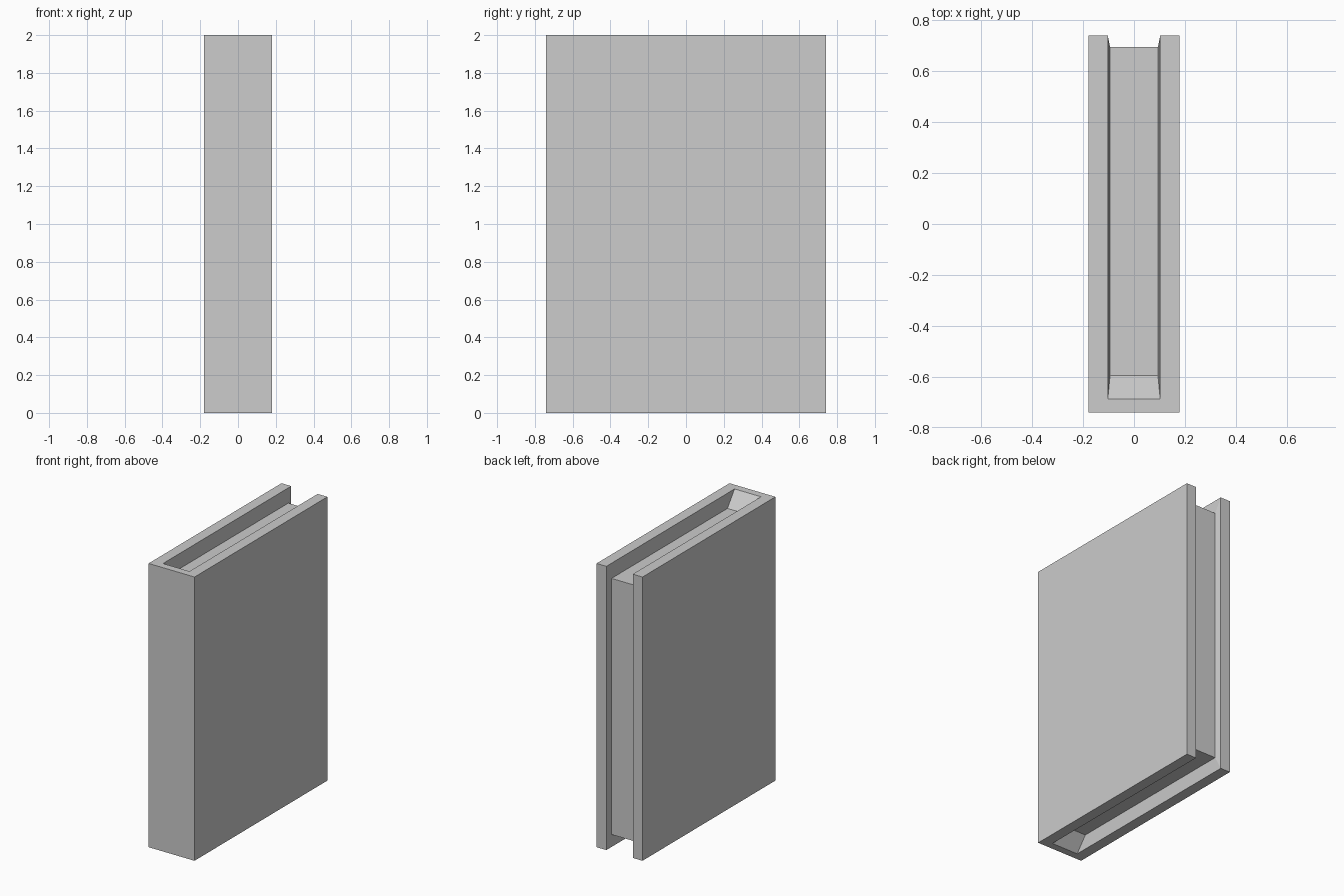
import bpy
import bmesh

default = bpy.data.objects.get("Cube")
if default:
    bpy.data.objects.remove(default, do_unlink=True)

GREY = (0.604, 0.604, 0.604, 1.0)
mat = bpy.data.materials.new("light grey")
mat.use_nodes = True
mat.diffuse_color = GREY
mat.node_tree.nodes["Principled BSDF"].inputs["Base Color"].default_value = GREY


def side_loop(bm, x, spine_y, fore_y, low, high):
    """Closed loop: spine-to-fore edge on the left side, then the right side."""
    path = [(spine_y, high), (fore_y, high), (fore_y, low), (spine_y, low)]
    points = [(x, y, z) for y, z in path] + [(-x, y, z) for y, z in reversed(path)]
    return [bm.verts.new(p) for p in points]


def bridge(bm, a, b):
    for i in range(len(a)):
        j = (i + 1) % len(a)
        bm.faces.new((a[i], a[j], b[j], b[i]))


def across(bm, loop, steps):
    """Quads joining the left half of a loop to its right half."""
    for i in steps:
        j = (i + 1) % 4
        bm.faces.new((loop[i], loop[j], loop[7 - j], loop[7 - i]))


def finish(bm, name):
    mesh = bpy.data.meshes.new(name)
    bm.to_mesh(mesh)
    bm.free()
    mesh.materials.append(mat)
    bpy.context.collection.objects.link(bpy.data.objects.new(name, mesh))


PAGE_EDGE = (0.094, -0.596, 0.695, 0.095, 1.9)

# Cover: two boards, spine, thick rim and the bevel down to the pages
bm = bmesh.new()
outer = side_loop(bm, 0.179, -0.74, 0.74, 0, 2)
rim = side_loop(bm, 0.103, -0.688, 0.74, 0, 2)
inner = side_loop(bm, *PAGE_EDGE)
bm.faces.new(outer[:4])
bm.faces.new(outer[4:])
across(bm, outer, [3])
bridge(bm, outer, rim)
bridge(bm, rim, inner)
bmesh.ops.recalc_face_normals(bm, faces=bm.faces)
# Outward direction is checked on the left board
bm.faces.ensure_lookup_table()
if bm.faces[0].normal.x < 0:
    bmesh.ops.reverse_faces(bm, faces=bm.faces)
finish(bm, "book_cover")

# Page block: top, fore edge and bottom
bm = bmesh.new()
across(bm, side_loop(bm, *PAGE_EDGE), range(3))
bm.normal_update()
for face in bm.faces:
    centre = face.calc_center_median()
    if face.normal.dot((centre.x, centre.y, centre.z - 1)) < 0:
        face.normal_flip()
finish(bm, "page_block")
